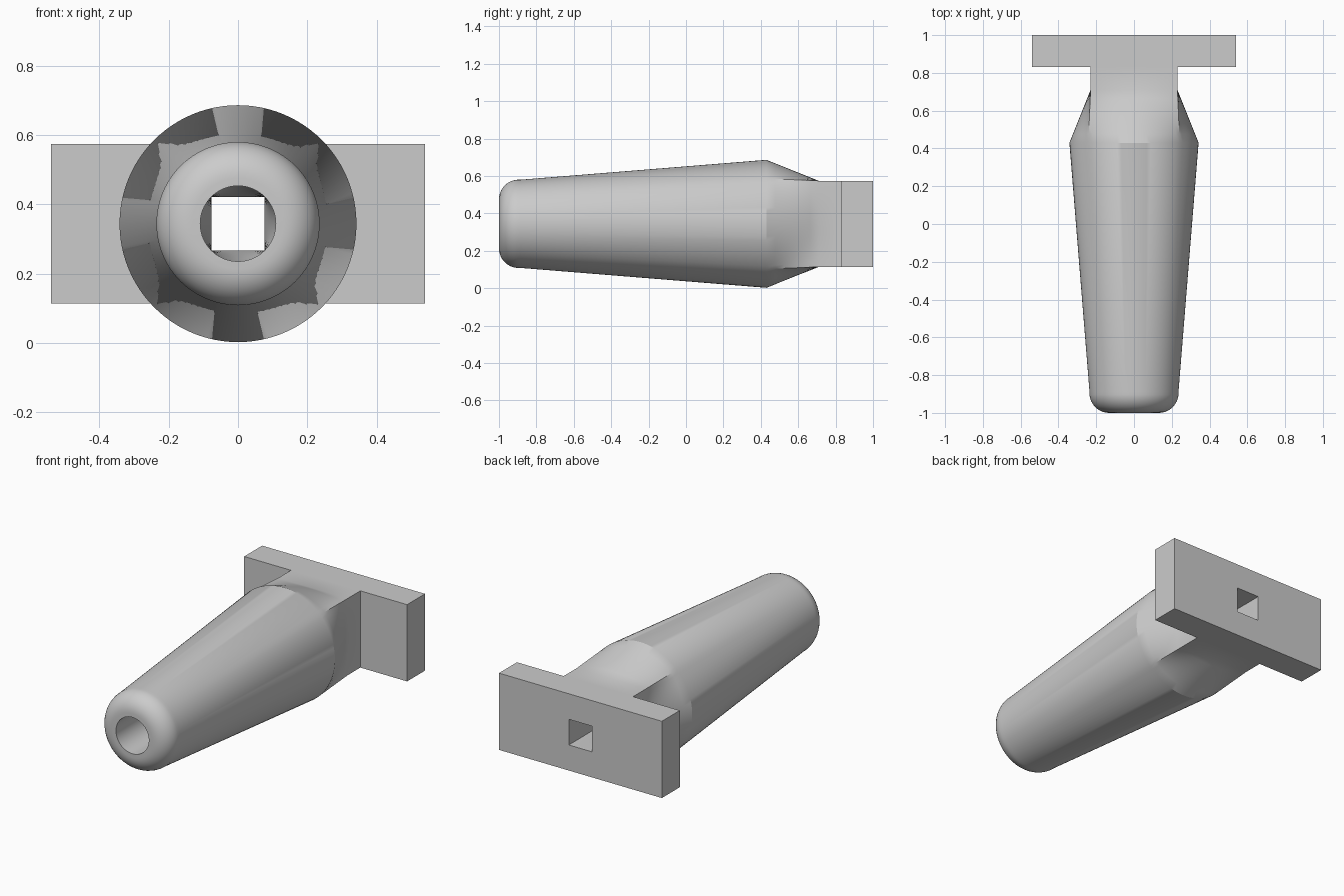
import bpy, bmesh, math
from math import sin, cos, pi

if "Cube" in bpy.data.objects:
    bpy.data.objects.remove(bpy.data.objects["Cube"], do_unlink=True)

SEG = 96
AXIS_Z = 0.344

grey = bpy.data.materials.new("plain grey")
grey.use_nodes = True
colour = (0.6, 0.6, 0.6, 1)
grey.diffuse_color = colour
grey.node_tree.nodes["Principled BSDF"].inputs["Base Color"].default_value = colour


def ring(y, r, half, t):
    """Section at y, blended from a circle (t=0) to a square (t=1)."""
    points = []
    for i in range(SEG):
        c, s = cos(2 * pi * i / SEG), sin(2 * pi * i / SEG)
        k = r * (1 - t) + t * half / max(abs(c), abs(s))
        points.append((k * c, y, AXIS_Z + k * s))
    return points


def solid(name, sections):
    """Closed solid skinned through a list of sections."""
    bm = bmesh.new()
    loops = [[bm.verts.new(p) for p in sec] for sec in sections]
    n = len(loops[0])
    for a, b in zip(loops, loops[1:]):
        for i in range(n):
            j = (i + 1) % n
            bm.faces.new((a[i], a[j], b[j], b[i]))
    bm.faces.new(loops[0])
    bm.faces.new(loops[-1])
    bmesh.ops.recalc_face_normals(bm, faces=bm.faces)
    mesh = bpy.data.meshes.new(name)
    bm.to_mesh(mesh)
    bm.free()
    mesh.materials.append(grey)
    obj = bpy.data.objects.new(name, mesh)
    bpy.context.collection.objects.link(obj)
    return obj


def combine(target, tool, operation):
    bpy.ops.object.select_all(action="DESELECT")
    bpy.context.view_layer.objects.active = target
    target.select_set(True)
    mod = target.modifiers.new(operation.lower(), "BOOLEAN")
    mod.operation, mod.solver, mod.object = operation, "EXACT", tool
    bpy.ops.object.modifier_apply(modifier=mod.name)
    bpy.data.objects.remove(tool, do_unlink=True)


def transition(r, half, start, end, steps=6):
    return [ring(start + (end - start) * k / steps, r, half, k / steps)
            for k in range(steps + 1)]


# Tapered body: rounded nose, cone, then round-to-square neck
nose = []
for k in range(11):
    a = math.radians(-90 + 94.5 * k / 10)
    nose.append(ring(-0.895 + 0.105 * sin(a), 0.131 + 0.105 * cos(a), 0, 0))
body = solid("tapered_body", nose + transition(0.342, 0.23, 0.43, 0.71)
             + [ring(0.9, 0, 0.23, 1)])

# Crossbar at the back
bar = solid("crossbar", [[(sx * 0.54, y, AXIS_Z + sz * 0.23) for sx, sz in
                          ((-1, -1), (1, -1), (1, 1), (-1, 1))]
                         for y in (0.83, 1)])
combine(body, bar, "UNION")

# Bore: round at the nose, square at the back
bore = solid("bore", [ring(-1.1, 0.109, 0, 0)]
             + transition(0.109, 0.077, 0.43, 0.71)
             + [ring(1.1, 0, 0.077, 1)])
combine(body, bore, "DIFFERENCE")

bpy.ops.object.shade_smooth_by_angle(angle=math.radians(25))
